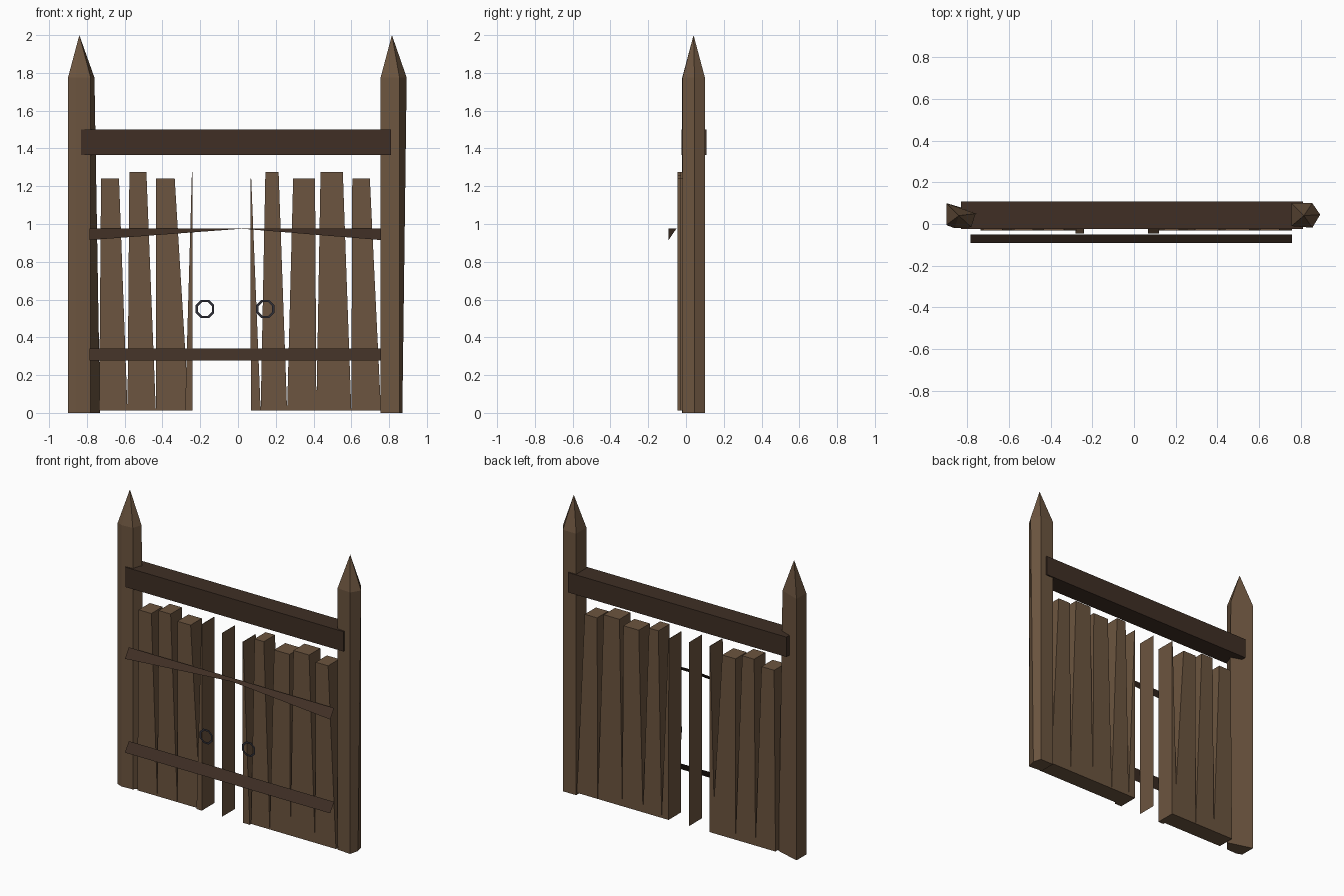
import bpy
import math

if "Cube" in bpy.data.objects:
    bpy.data.objects.remove(bpy.data.objects["Cube"])


def material(name, color):
    m = bpy.data.materials.new(name)
    m.diffuse_color = (*color, 1)
    m.use_nodes = True
    m.node_tree.nodes["Principled BSDF"].inputs["Base Color"].default_value = m.diffuse_color
    return m


WOOD = material("wood", (0.15, 0.09, 0.05))
DARK = material("dark_wood", (0.05, 0.028, 0.018))
IRON = material("iron", (0.03, 0.03, 0.04))


def make(name, verts, faces, mat):
    me = bpy.data.meshes.new(name)
    me.from_pydata(verts, [], faces)
    me.materials.append(mat)
    ob = bpy.data.objects.new(name, me)
    bpy.context.collection.objects.link(ob)
    return ob


def loft(name, rings, mat, tip=None):
    """Skin stacked rings of equal size; close with caps or a tip."""
    n = len(rings[0])
    verts = [p for r in rings for p in r]
    faces = [tuple(range(n))[::-1]]
    for k in range(len(rings) - 1):
        for i in range(n):
            j = (i + 1) % n
            faces.append((k * n + i, k * n + j, (k + 1) * n + j, (k + 1) * n + i))
    b = (len(rings) - 1) * n
    if tip:
        verts.append(tip)
        faces += [(b + i, b + (i + 1) % n, len(verts) - 1) for i in range(n)]
    else:
        faces.append(tuple(range(b, b + n)))
    return make(name, verts, faces, mat)


# Pointed five-sided posts: section, bottom position of the inner/right corner, tip
posts = {
    "left_post": ([(-0.90, -0.005), (-0.86, -0.02), (-0.78, -0.015), (-0.76, 0.05), (-0.90, 0.10)], -0.73, -0.84),
    "right_post": ([(0.755, -0.01), (0.855, -0.018), (0.893, 0.045), (0.855, 0.10), (0.755, 0.10)], 0.87, 0.815),
}
for name, (sec, foot, tip_x) in posts.items():
    right = max(x for x, y in sec)
    low = [(foot if x == right else x, y, 0) for x, y in sec]
    high = [(x, y, 1.775) for x, y in sec]
    loft(name, [low, high], WOOD, (tip_x, 0.04, 2.0))


# Tapered gate planks: bottom x range, top x range, top height
def plank(name, b0, b1, t0, t1, top, front=-0.03):
    def ring(x0, x1, z):
        return [(x0, front, z), (x1, front, z), (x1, 0.09, z), (x0, 0.09, z)]
    loft(name, [ring(b0, b1, 0.012), ring(t0, t1, top)], WOOD)


planks = [
    (-0.735, -0.585, -0.725, -0.63, 1.24),
    (-0.585, -0.435, -0.575, -0.485, 1.275),
    (-0.435, -0.26, -0.435, -0.335, 1.24),
    (0.12, 0.26, 0.145, 0.215, 1.275),
    (0.26, 0.415, 0.292, 0.408, 1.24),
    (0.415, 0.60, 0.437, 0.555, 1.275),
    (0.60, 0.757, 0.605, 0.698, 1.24),
]
for i, p in enumerate(planks):
    plank(f"gate_plank_{i + 1}", *p)

# Thin edge boards beside the central gap
plank("left_edge_board", -0.28, -0.24, -0.244, -0.24, 1.275, -0.045)
plank("right_edge_board", 0.068, 0.12, 0.066, 0.070, 1.24, -0.045)

# Single sheet board standing edge-on in the middle
make("middle_board", [(-0.087, -0.045, 0.012), (-0.087, 0.09, 0.012),
                      (-0.087, 0.09, 1.26), (-0.087, -0.045, 1.26)], [(0, 1, 2, 3)], WOOD)

# Top crossbeam
loft("crossbeam", [[(x, -0.025, 1.365), (x, 0.108, 1.365), (x, 0.108, 1.50), (x, -0.025, 1.50)]
                   for x in (-0.83, 0.81)], DARK)


# Thin sloping slats; the upper one twists flat towards its middle
def slat(name, z, height, mid_rise):
    verts = []
    for x, rise in ((-0.785, 0), (0.02, mid_rise), (0.757, 0)):
        verts += [(x, -0.092, z + rise), (x, -0.05, z + height)]
    make(name, verts, [(0, 2, 3, 1), (2, 4, 5, 3)], DARK)


slat("lower_slat", 0.278, 0.062, 0)
slat("upper_slat", 0.915, 0.062, 0.06)

# Flat octagonal pull rings
for name, cx in (("left_pull_ring", -0.175), ("right_pull_ring", 0.145)):
    verts = []
    for r in (0.053, 0.039):
        for i in range(8):
            a = math.radians(45 * i + 22.5)
            verts.append((cx + r * math.cos(a), -0.092, 0.55 + r * math.sin(a)))
    make(name, verts, [(i, (i + 1) % 8, 8 + (i + 1) % 8, 8 + i) for i in range(8)], IRON)
